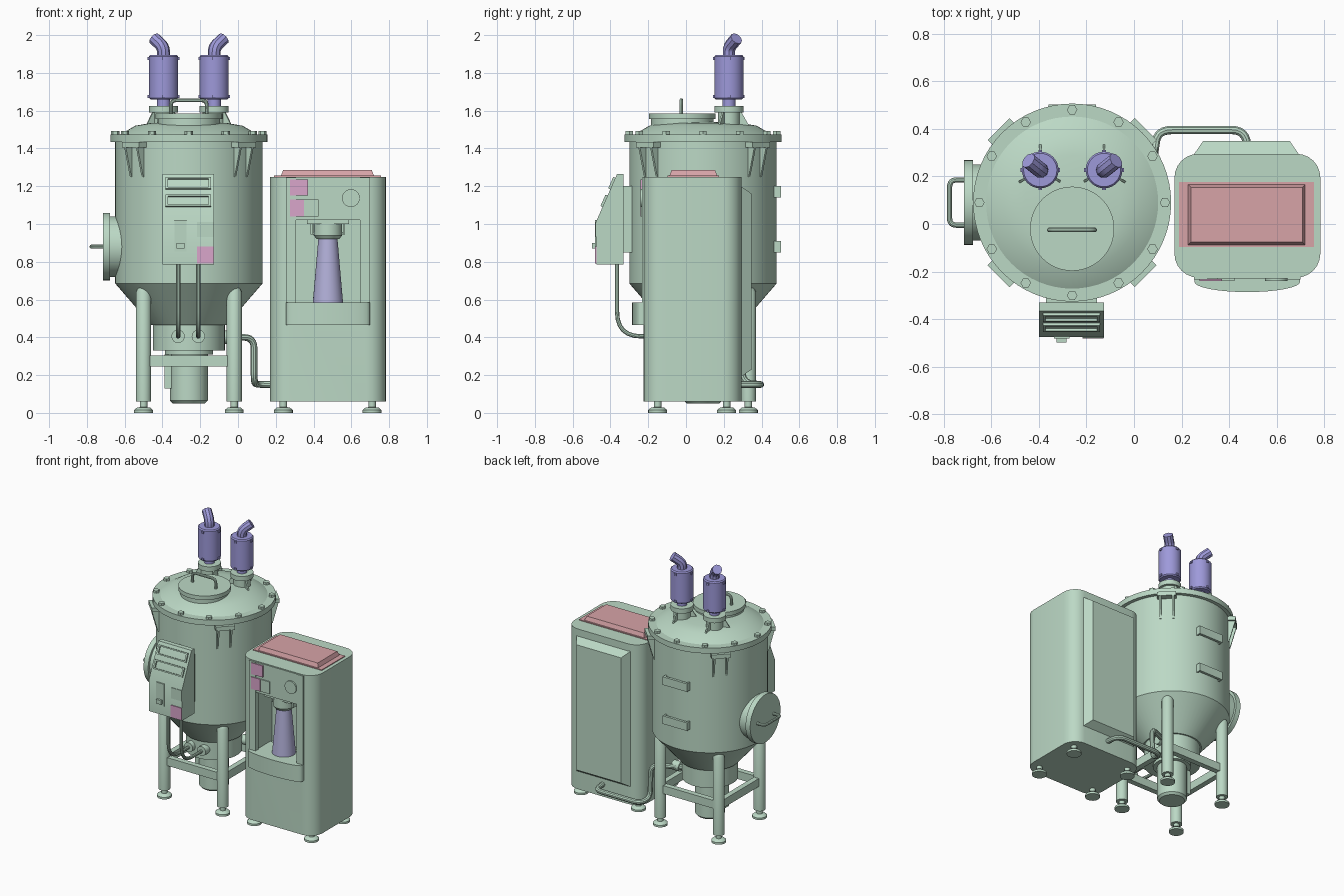
import bpy, bmesh, math
from mathutils import Vector, Matrix

if "Cube" in bpy.data.objects:
    bpy.data.objects.remove(bpy.data.objects["Cube"])


def material(name, rgb):
    m = bpy.data.materials.new(name)
    m.diffuse_color = (*rgb, 1)
    m.use_nodes = True
    m.node_tree.nodes["Principled BSDF"].inputs["Base Color"].default_value = m.diffuse_color
    return m


GREEN = material("pale green", (0.50, 0.69, 0.56))
PURPLE = material("soft purple", (0.34, 0.32, 0.70))
LAVENDER = material("lavender", (0.45, 0.44, 0.70))
ROSE = material("rose", (0.68, 0.37, 0.39))
PINK = material("pink", (0.70, 0.38, 0.60))
TX, TY = -0.26, 0.09          # tank axis
KX = 0.476                    # dispenser centre


def finish(name, bm, mat):
    bmesh.ops.recalc_face_normals(bm, faces=bm.faces)
    me = bpy.data.meshes.new(name)
    bm.to_mesh(me)
    bm.free()
    ob = bpy.data.objects.new(name, me)
    bpy.context.collection.objects.link(ob)
    me.materials.append(mat)
    return ob


def box(name, lo, hi, mat=GREEN, rot=None):
    bm = bmesh.new()
    lo, hi = Vector(lo), Vector(hi)
    bmesh.ops.create_cube(bm, size=1, matrix=Matrix.Translation((lo + hi) / 2) @ Matrix.Diagonal((*(hi - lo), 1)))
    if rot:
        bmesh.ops.transform(bm, matrix=rot, verts=bm.verts)
    return finish(name, bm, mat)


def lathe(name, profile, loc, mat=GREEN, steps=48, rot=None):
    """Turn (radius, height) points around z, closing both ends."""
    bm = bmesh.new()
    rings = [[bm.verts.new((r * math.cos(a), r * math.sin(a), z))
              for a in (2 * math.pi * i / steps for i in range(steps))] for r, z in profile]
    for a, b in zip(rings, rings[1:]):
        for i in range(steps):
            j = (i + 1) % steps
            bm.faces.new((a[i], a[j], b[j], b[i]))
    bm.faces.new(rings[0])
    bm.faces.new(rings[-1])
    bmesh.ops.transform(bm, matrix=Matrix.Translation(loc) @ (rot or Matrix()), verts=bm.verts)
    return finish(name, bm, mat)


def prism(name, pts, depth, matrix=Matrix(), mat=GREEN):
    """Extrude an outline in local xy along local z."""
    bm = bmesh.new()
    f = bm.faces.new([bm.verts.new((x, y, 0)) for x, y in pts])
    ext = bmesh.ops.extrude_face_region(bm, geom=[f])["geom"]
    bmesh.ops.translate(bm, vec=(0, 0, depth), verts=[v for v in ext if isinstance(v, bmesh.types.BMVert)])
    bmesh.ops.transform(bm, matrix=matrix, verts=bm.verts)
    return finish(name, bm, mat)


def slab(name, lo, hi, inset, axis, mat=GREEN):
    """Box whose +axis face is shrunk into a bevelled raised panel."""
    ob = box(name, lo, hi, mat)
    c = (Vector(lo) + Vector(hi)) / 2
    for v in ob.data.vertices:
        if v.co[axis] > c[axis]:
            for k in range(3):
                if k != axis:
                    v.co[k] += inset if v.co[k] < c[k] else -inset
    return ob


def tube(name, pts, r, bend=0.05, mat=GREEN):
    """Round tube along a path with filleted corners."""
    p = [Vector(q) for q in pts]
    path = [p[0]]
    for a, b, c in zip(p, p[1:], p[2:]):
        s = b + (a - b).normalized() * min(bend, (a - b).length * 0.49)
        e = b + (c - b).normalized() * min(bend, (c - b).length * 0.49)
        path += [s * (1 - t) ** 2 + b * 2 * t * (1 - t) + e * t * t for t in (i / 6 for i in range(7))]
    path.append(p[-1])
    cu = bpy.data.curves.new(name, "CURVE")
    cu.dimensions = "3D"
    cu.bevel_depth, cu.bevel_resolution, cu.use_fill_caps = r, 3, True
    sp = cu.splines.new("POLY")
    sp.points.add(len(path) - 1)
    for q, v in zip(sp.points, path):
        q.co = (*v, 1)
    cu.materials.append(mat)
    ob = bpy.data.objects.new(name, cu)
    bpy.context.collection.objects.link(ob)
    bpy.ops.object.select_all(action="DESELECT")
    bpy.context.view_layer.objects.active = ob
    ob.select_set(True)
    bpy.ops.object.convert(target="MESH")


def spin(angle, x=TX, y=TY):
    return Matrix.Translation((x, y, 0)) @ Matrix.Rotation(math.radians(angle), 4, "Z")


ALONG_X = Matrix.Rotation(math.pi / 2, 4, "Y")
ALONG_Y = Matrix.Rotation(math.pi / 2, 4, "X")
# local (x, y, z) -> world (y, z, x), for side profiles
SIDE = Matrix(((0, 0, 1, 0), (1, 0, 0, 0), (0, 1, 0, 0), (0, 0, 0, 1)))

# Tank, lid and bottom drive
lathe("tank_body", [(0.2, 0.465), (0.39, 0.685), (0.39, 1.44)], (TX, TY, 0), steps=64)
lathe("tank_outlet", [(0.127, 0.31), (0.127, 0.33), (0.19, 0.33), (0.19, 0.47)], (TX, TY, 0))
lathe("drive_motor", [(0.085, 0.05), (0.1, 0.065), (0.1, 0.33)], (TX, TY, 0))
box("motor_terminal_box", (-0.39, 0.05, 0.13), (-0.35, 0.13, 0.31))
lathe("lid_flange", [(0.416, 1.435), (0.416, 1.475)], (TX, TY, 0), steps=64)
lathe("lid_dome", [(0.37, 1.47), (0.285, 1.52), (0.2, 1.535), (0.05, 1.54)], (TX, TY, 0), steps=64)
for i in range(12):
    a = math.radians(30 * i)
    lathe("lid_bolt", [(0.022, 1.47), (0.022, 1.492)], (TX + 0.39 * math.cos(a), TY + 0.39 * math.sin(a), 0), steps=6)
lathe("hatch", [(0.165, 1.49), (0.165, 1.555), (0.177, 1.555), (0.177, 1.585)], (TX, -0.02, 0))
tube("hatch_handle", [(TX - .095, -.025, 1.58), (TX - .095, -.025, 1.655), (TX + .095, -.025, 1.655),
                      (TX + .095, -.025, 1.58)], 0.01, 0.03)

# Lifting lugs under the flange
for a in (45, 135, 225, 315):
    box("lug_plate", (0.37, -0.065, 1.405), (0.437, 0.065, 1.435), rot=spin(a))
    for s in (-0.05, 0.038):
        prism("lug_gusset", [(0.37, 1.25), (0.392, 1.25), (0.435, 1.41), (0.37, 1.41)], 0.012,
              spin(a) @ Matrix.Translation((0, s + 0.012, 0)) @ ALONG_Y)

# Two exhaust units on the lid
for s in (-1, 1):
    x, y = TX + s * 0.134, 0.227
    lathe("exhaust_collar", [(0.058, 1.49), (0.058, 1.59), (0.077, 1.59), (0.077, 1.625)], (x, y, 0), steps=32)
    for a in (90, 210, 330):
        prism("collar_fin", [(0.05, 1.5), (0.11, 1.5), (0.11, 1.515), (0.065, 1.595), (0.05, 1.595)], 0.01,
              spin(a, x, y) @ Matrix.Translation((0, 0.005, 0)) @ ALONG_Y)
    lathe("exhaust_body", [(0.035, 1.62), (0.035, 1.66), (0.07, 1.66), (0.077, 1.668), (0.077, 1.887),
                           (0.07, 1.895), (0.035, 1.895)], (x, y, 0), PURPLE, 32)
    for z in (1.675, 1.875):
        for a in (0, 90, 180, 270):
            box("exhaust_clip", (0.07, -0.008, z - .008), (0.084, 0.008, z + .008), PURPLE, spin(a, x, y))
    tube("exhaust_elbow", [(x, y, 1.88), (x, y, 1.935), (x + s * 0.05, y + 0.04, 1.982)], 0.034, 0.03, PURPLE)

# Side manway with handle
lathe("manway_neck", [(0.16, 0), (0.16, 0.12)], (-0.69, TY, 0.88), rot=ALONG_X)
lathe("manway_cover", [(0.178, 0), (0.178, 0.038)], (-0.715, TY, 0.88), rot=ALONG_X)
tube("manway_handle", [(-.71, -.005, .88), (-.775, -.005, .88), (-.775, .185, .88), (-.71, .185, .88)], 0.011, 0.03)

# Rear channel brackets
for z in (0.88, 1.17):
    box("rear_bracket_face", (-0.36, 0.485, z - .03), (-0.16, 0.503, z + .03))
    for x in (-0.36, -0.172):
        box("rear_bracket_end", (x, 0.44, z - .03), (x + .012, 0.49, z + .03))

# Legs, feet and lower frame
def foot(name, x, y):
    lathe(name, [(0.05, 0), (0.05, 0.015), (0.035, 0.028), (0.02, 0.03), (0.02, 0.065)], (x, y, 0), steps=24)


for sx in (-1, 1):
    for sy in (-1, 1):
        x, y = TX + sx * 0.24, TY + sy * 0.24
        lathe("leg", [(0.04, 0.06), (0.04, 0.64), (0.03, 0.66)], (x, y, 0), steps=24)
        foot("leg_foot", x, y)
for s in (-1, 1):
    box("frame_beam_x", (TX - .22, TY + s * .24 - .02, .245), (TX + .22, TY + s * .24 + .02, .305))
    box("frame_beam_y", (TX + s * .24 - .02, TY - .22, .245), (TX + s * .24 + .02, TY + .22, .305))

# Control box with slanted face, frames and switch
prism("control_box", [(-.33, .785), (-.475, .785), (-.475, 1.015), (-.365, 1.265), (-.33, 1.265)], 0.273,
      Matrix.Translation((-0.4, 0, 0)) @ SIDE)
box("control_box_mount", (-0.37, -0.335, 0.85), (-0.155, -0.26, 1.2))
SLOPE = Matrix.Translation((TX - .003, -.475, 1.015)) @ Matrix.Rotation(-math.atan2(.11, .25), 4, "X")
for z in (0.115, 0.217):
    for lo, hi in (((-.12, z - .033), (.12, z - .024)), ((-.12, z + .024), (.12, z + .033)),
                   ((-.12, z - .024), (-.108, z + .024)), ((.108, z - .024), (.12, z + .024))):
        box("display_frame", (lo[0], -.012, lo[1]), (hi[0], .005, hi[1]), rot=SLOPE)
box("switch_plate", (-.337, -.482, .855), (-.272, -.47, 1.02))
box("switch_lever", (-.325, -.498, .87), (-.284, -.48, .9))
box("panel_label", (-.217, -.479, .93), (-.127, -.47, 1.07 - .06))
box("panel_badge", (-.217, -.481, .79), (-.129, -.473, .88), PINK)

# Cables from control box to the outlet
for x in (-0.317, -0.21):
    tube("feed_pipe", [(x, -.365, .8), (x, -.365, .405), (x, -.06, .405)], 0.012, 0.13)
    lathe("feed_coupling", [(0.035, 0), (0.035, 0.1)], (x, -0.03, 0.405), steps=24, rot=ALONG_Y)

# Transfer pipe from tank to dispenser
tube("transfer_pipe", [(-.12, .2, .4), (.085, .29, .4), (.085, .3, .16), (.1, .395, .15), (.47, .395, .15),
                       (.48, .27, .15)], 0.018, 0.06)
lathe("transfer_coupling", [(0.035, 0), (0.035, 0.06)], (-0.1, 0.2, 0.4), steps=24, rot=ALONG_X)

# Dispenser cabinet with rounded uprights and a cut niche
outline = []
for cx, cy, a0 in ((.683, .195, 0), (.27, .195, 90), (.27, -.125, 180), (.683, -.125, 270)):
    outline += [(cx + .1 * math.cos(math.radians(a0 + 15 * i)), cy + .1 * math.sin(math.radians(a0 + 15 * i)))
                for i in range(7)]
cabinet = prism("cabinet", outline, 1.19, Matrix.Translation((0, 0, 0.06)))
cutter = box("niche_cutter", (0.30, -0.4, 0.58), (0.655, -0.03, 1.02))
cutter.hide_render = True
cutter.hide_set(True)
mod = cabinet.modifiers.new("niche", "BOOLEAN")
mod.object, mod.operation, mod.solver = cutter, "DIFFERENCE", "EXACT"
for x in (0.24, 0.71):
    for y in (-0.15, 0.215):
        foot("cabinet_foot", x, y)
for x in (0.253, 0.645):
    box("fascia_post", (x, -0.234, 0.47), (x + 0.055, -0.2, 1.245))
box("fascia_top", (0.308, -0.23, 1.02), (0.645, -0.2, 1.245))
arc = [(KX + .222 * math.cos(t), -.243 + .043 * math.sin(t))
       for t in (math.pi + math.pi * i / 16 for i in range(17))]
prism("drip_tray", [(KX + .222, -.05), (KX - .222, -.05)] + arc, 0.12, Matrix.Translation((0, 0, 0.465)))
slab("rear_panel", (0.25, 0.29, 0.19), (0.695, 0.348, 1.2), 0.04, 1)

# Dispensing head and cup
box("head_shelf", (0.365, -0.215, 1.0), (0.587, -0.03, 1.035))
lathe("dispensing_head", [(0.06, 0.92), (0.075, 0.94), (0.075, 1.01)], (KX, -0.14, 0), steps=32)
for s in (-1, 1):
    box("head_arm", (KX + s * .085 - .006, -0.16, 0.945), (KX + s * .085 + .006, -0.05, 1.005))
box("head_ring_bar", (KX - .09, -0.15, 0.945), (KX + .09, -0.13, 0.957))
lathe("cup", [(0.08, 0.585), (0.05, 0.93)], (KX, -0.14, 0), LAVENDER, 32)

# Front controls
lathe("round_dial", [(0.047, 0), (0.047, 0.012)], (0.598, -0.228, 1.137), rot=ALONG_Y, steps=32)
box("screen_upper", (0.275, -0.24, 1.15), (0.37, -0.231, 1.235), PINK)
box("screen_lower", (0.275, -0.24, 1.04), (0.35, -0.231, 1.13), PINK)
box("screen_side", (0.35, -0.238, 1.04), (0.425, -0.229, 1.13))

# Top cover of the dispenser
box("top_plate", (0.19, -0.097, 1.245), (0.757, 0.176, 1.256), ROSE)
slab("top_cover", (0.225, -0.09, 1.25), (0.722, 0.168, 1.285), 0.014, 2, ROSE)

# Smooth rounded parts, keep hard edges
bpy.ops.object.select_all(action="DESELECT")
for ob in bpy.context.collection.objects:
    if ob is not cutter:
        ob.select_set(True)
bpy.context.view_layer.objects.active = cabinet
bpy.ops.object.shade_smooth_by_angle(angle=math.radians(35))
